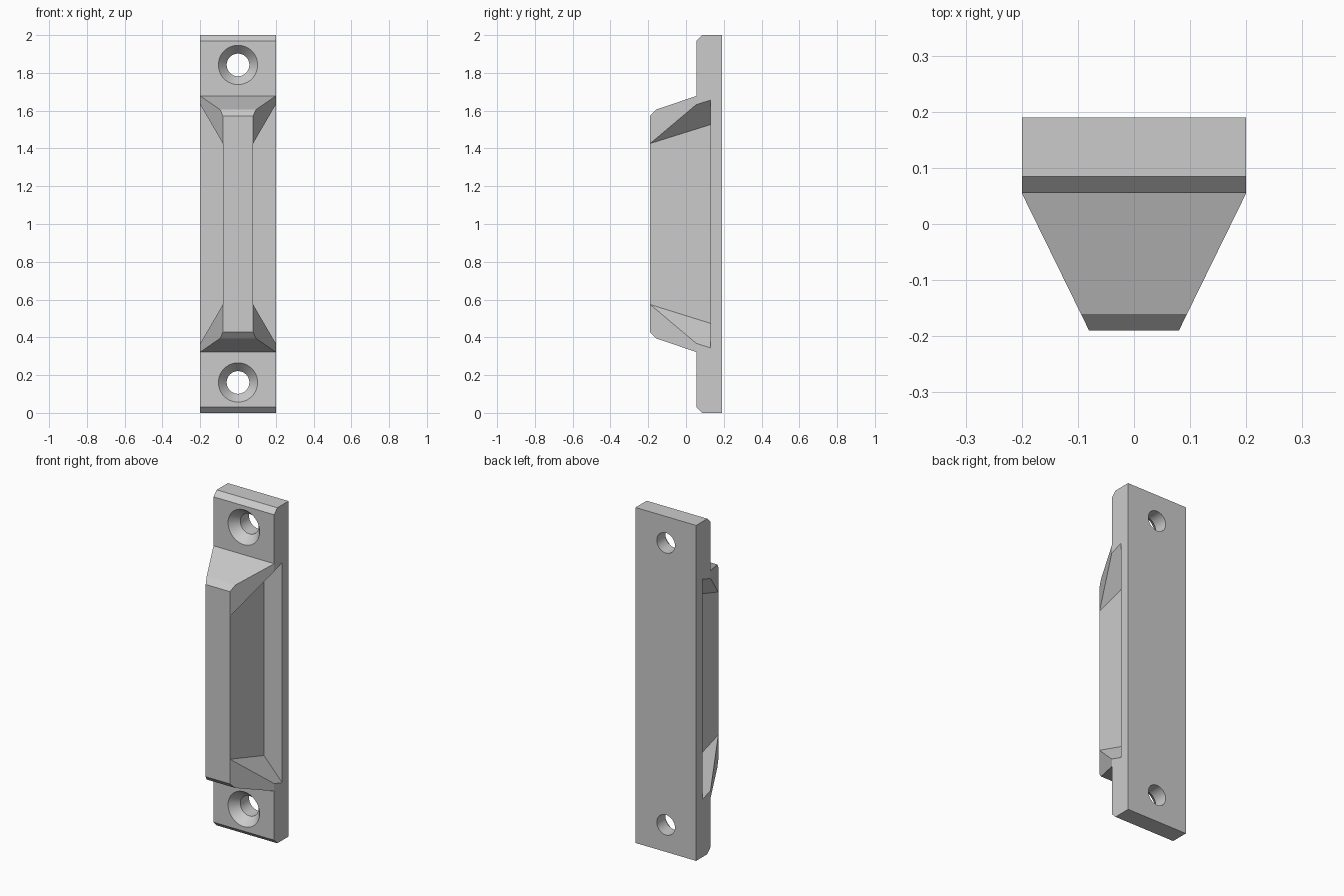
import bpy, bmesh, math
from mathutils import Matrix

if "Cube" in bpy.data.objects:
    bpy.data.objects.remove(bpy.data.objects["Cube"])


def add_mesh(name, bm):
    bmesh.ops.recalc_face_normals(bm, faces=bm.faces[:])
    mesh = bpy.data.meshes.new(name)
    bm.to_mesh(mesh)
    bm.free()
    obj = bpy.data.objects.new(name, mesh)
    bpy.context.collection.objects.link(obj)
    return obj


def loft(name, loop_a, loop_b):
    """Solid between two matching point loops."""
    bm = bmesh.new()
    a = [bm.verts.new(p) for p in loop_a]
    b = [bm.verts.new(p) for p in loop_b]
    bm.faces.new(a)
    bm.faces.new(b)
    n = len(a)
    for i in range(n):
        j = (i + 1) % n
        bm.faces.new((a[i], a[j], b[j], b[i]))
    return add_mesh(name, bm)


def cut(target, cutter):
    mod = target.modifiers.new("cut", 'BOOLEAN')
    mod.operation = 'DIFFERENCE'
    mod.solver = 'EXACT'
    mod.object = cutter
    bpy.context.view_layer.objects.active = target
    bpy.ops.object.modifier_apply(modifier=mod.name)
    bpy.data.objects.remove(cutter, do_unlink=True)


# Body: side profile (lower half mirrored about z = 1), extruded across x
half = [(0.19, 0), (0.085, 0), (0.055, 0.03), (0.055, 0.322),
        (-0.16, 0.395), (-0.19, 0.427)]
profile = half + [(y, 2 - z) for y, z in reversed(half)]
handle = loft("pull_handle",
              [(-0.2, y, z) for y, z in profile],
              [(0.2, y, z) for y, z in profile])


def pocket_top(x, y):
    return 1.526 + 0.3125 * (y - 0.13) + 1.083 * (x - 0.08)


for side in (-1, 1):
    # Tapered flank of the grip
    slope = 0.12 / 0.245
    tri = [(0.2, 0.055), (0.2 - slope * 0.345, -0.29), (0.4, -0.29), (0.4, 0.055)]
    cut(handle, loft("flank_cutter",
                     [(side * x, y, 0.2) for x, y in tri],
                     [(side * x, y, 1.8) for x, y in tri]))
    # Finger pocket with sloping ends
    quad = [(0.08, 0.13), (0.08, -0.35), (0.35, -0.35), (0.35, 0.13)]
    cut(handle, loft("pocket_cutter",
                     [(side * x, y, 2 - pocket_top(x, y)) for x, y in quad],
                     [(side * x, y, pocket_top(x, y)) for x, y in quad]))

# Countersunk screw holes
for z in (0.161, 1.842):
    bm = bmesh.new()
    rings = []
    for r, y in ((0.125, 0.03), (0.104, 0.055), (0.06, 0.107), (0.06, 0.25)):
        rings.append([bm.verts.new((r * math.cos(t), y, z + r * math.sin(t)))
                      for t in (2 * math.pi * i / 48 for i in range(48))])
    for a, b in zip(rings, rings[1:]):
        for i in range(48):
            j = (i + 1) % 48
            bm.faces.new((a[i], a[j], b[j], b[i]))
    bm.faces.new(rings[0])
    bm.faces.new(rings[-1])
    cut(handle, add_mesh("screw_hole_cutter", bm))

# Smooth holes, crisp planar edges
bpy.ops.object.select_all(action='DESELECT')
handle.select_set(True)
bpy.context.view_layer.objects.active = handle
bpy.ops.object.shade_smooth_by_angle(angle=math.radians(15))
